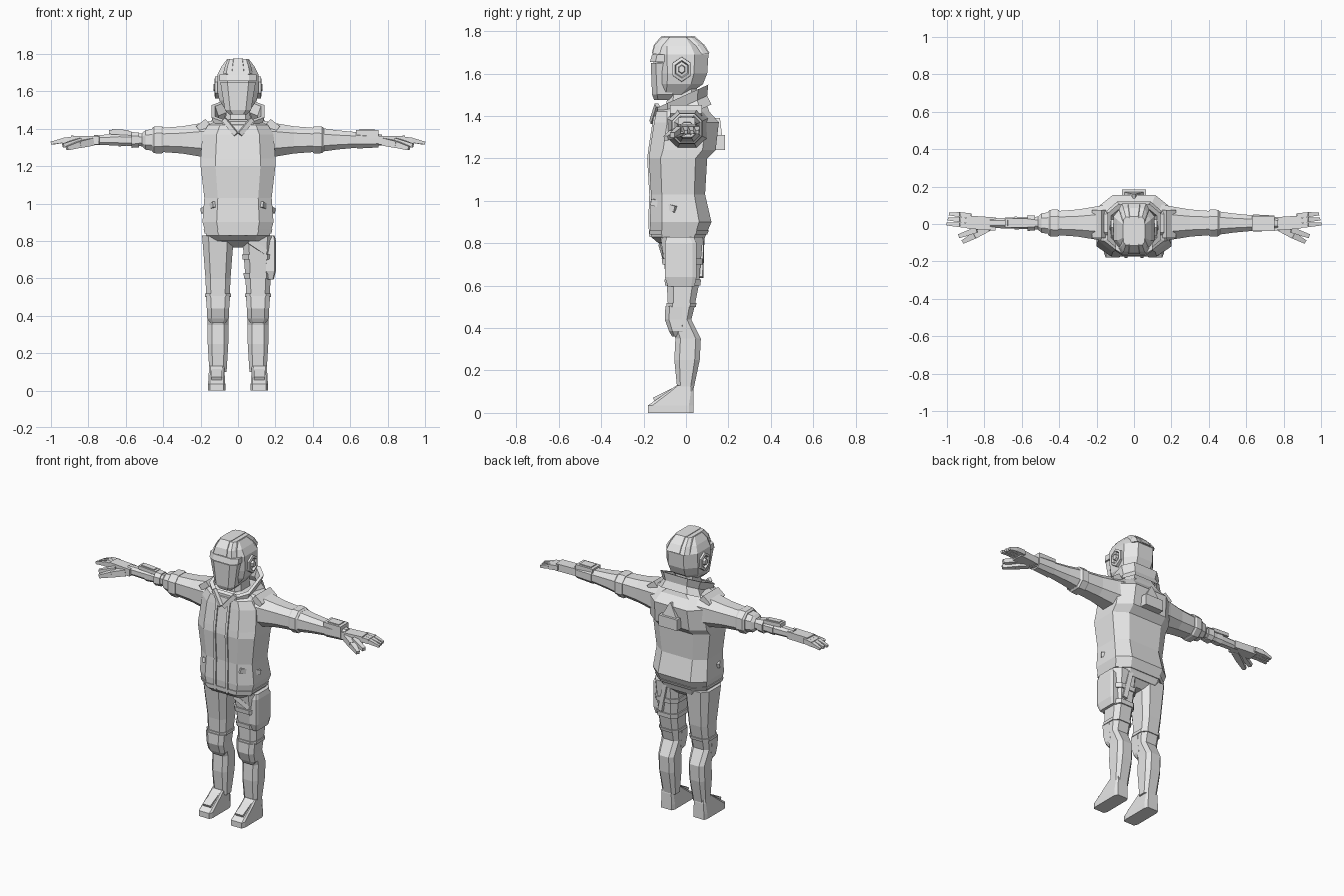
import bpy, bmesh
from math import cos, sin, tau
from mathutils import Vector, Matrix

if "Cube" in bpy.data.objects:
    bpy.data.objects.remove(bpy.data.objects["Cube"], do_unlink=True)

colour = (0.8, 0.8, 0.8, 1)
grey = bpy.data.materials.new("plain_grey")
grey.use_nodes = True
grey.diffuse_color = colour
grey.node_tree.nodes["Principled BSDF"].inputs["Base Color"].default_value = colour
SIDES = (("left", 1), ("right", -1))


def finish(name, bm):
    bmesh.ops.recalc_face_normals(bm, faces=bm.faces)
    mesh = bpy.data.meshes.new(name)
    bm.to_mesh(mesh)
    bm.free()
    mesh.materials.append(grey)
    obj = bpy.data.objects.new(name, mesh)
    bpy.context.collection.objects.link(obj)


def loft(name, rings, caps=True):
    """Skin a list of point rings."""
    bm = bmesh.new()
    loops = [[bm.verts.new(p) for p in ring] for ring in rings]
    for low, high in zip(loops, loops[1:]):
        for i in range(len(low)):
            j = (i + 1) % len(low)
            bm.faces.new((low[i], low[j], high[j], high[i]))
    if caps:
        bm.faces.new(loops[0])
        bm.faces.new(loops[-1])
    finish(name, bm)


def outline(corner):
    """Square with cut corners; corner 1 leaves it square."""
    if corner == 1:
        return [(1, -1), (1, 1), (-1, 1), (-1, -1)]
    k = corner
    return [(k, -1), (1, -k), (1, k), (k, 1), (-k, 1), (-1, k), (-1, -k), (-k, -1)]


def column(name, rows, x=0, corner=0.6, slope=0, caps=True):
    """Upright part; each row is height, half width, front, back."""
    rings = []
    for z, width, front, back in rows:
        middle, depth = (front + back) / 2, (back - front) / 2
        ring = [(x + u * width, middle + v * depth) for u, v in outline(corner)]
        rings.append([Vector((px, py, z + slope * py)) for px, py in ring])
    loft(name, rings, caps)


def row_at(rows, z):
    """Interpolated row of a column listed from top to bottom."""
    for high, low in zip(rows, rows[1:]):
        if low[0] <= z <= high[0]:
            t = (z - low[0]) / (high[0] - low[0])
            return [a + (b - a) * t for a, b in zip(low, high)]


def grown(row, amount):
    z, width, front, back = row
    return z, width + amount, front - amount, back + amount


def band(name, rows, z, height, x=0, amount=0.008):
    """Belt wrapped around a column."""
    column(name, [grown(row_at(rows, level), amount) for level in (z, z + height)], x)


def bar(name, start, end, width, height, taper=1, side=1):
    """Straight block between two points, optionally tapering."""
    start, end = Vector(start), Vector(end)
    turn = (end - start).to_track_quat("X", "Z")
    rings = []
    for centre, scale in ((start, 1), (end, taper)):
        ring = [centre + turn @ Vector((0, u * width, v * height)) * scale / 2 for u, v in outline(1)]
        rings.append([Vector((p.x * side, p.y, p.z)) for p in ring])
    loft(name, rings)


def arm_part(name, stations, side, corner=0.5):
    """Each station is a distance along the arm and how far it stands off the arm's taper."""
    rings = []
    for x, offset in stations:
        r = 0.11 - x * 0.105 + offset
        rings.append([Vector((x * side, r * u + 0.005, r * v + 1.34)) for u, v in outline(corner)])
    loft(name, rings)


# Jacket
jacket = [(1.45, .1, -.1, .1), (1.42, .16, -.14, .11), (1.37, .19, -.15, .155), (1.24, .2, -.17, .14),
          (1.2, .2, -.175, .1), (1.03, .18, -.165, .09), (.9, .19, -.17, .12), (.83, .17, -.165, .09),
          (.8, .15, -.13, .08)]
column("jacket", jacket)
band("jacket_hem", jacket, .84, .02, amount=.005)
for label, side in SIDES:
    strip = [(z, .008, front - .008, front + .02) for z, width, front, back in jacket[1:-1]]
    column(label + "_zip_strip", strip, x=side * .042, corner=1)
    bar(label + "_pocket_flap", (.125, -.16, .995), (.19, -.05, .96), .022, .03, side=side)
    bar(label + "_shoulder_strap", (.16, 0, 1.435), (.21, 0, 1.395), .15, .045, side=side)
    bar(label + "_lapel", (.075, -.135, 1.45), (.01, -.16, 1.37), .02, .025, side=side)

# Collar, higher at the back, and the neck inside it
collar = [(1.4, .15, -.145, .12), (1.45, .125, -.135, .1), (1.5, .142, -.135, .105)]
lining = [grown(row, -.02) for row in reversed(collar)]
column("collar", collar + lining, slope=.45, caps=False)
column("neck", [(1.4, .07, -.1, .06), (1.55, .06, -.08, .05)])

# Back unit with a pointed fin above it
column("back_unit", [(1.24, .065, .11, .185), (1.31, .065, .11, .185)], corner=1)
column("back_fin", [(1.31, .05, .13, .17), (1.39, .005, .12, .16)], corner=1)

# Helmet
skull = [(1.77, .06, -.11, .035), (1.73, .09, -.145, .08), (1.69, .11, -.155, .106),
         (1.6, .11, -.15, .1), (1.55, .1, -.145, .08), (1.5, .065, -.13, .01)]
column("helmet", skull, corner=.5)
column("visor", [(1.475, .045, -.15, -.06), (1.5, .07, -.16, -.04), (1.65, .095, -.166, -.05)])
column("brow", [(1.655, .1, -.17, -.04), (1.69, .1, -.16, -.04)])
for name, width, amount in (("helmet_crest", .04, .006), ("helmet_ridges", .08, .003)):
    column(name, [(z + amount, width * (w + .05) / .16, front - amount, back + amount)
                  for z, w, front, back in skull[:3]], corner=.8)
for label, side in SIDES:
    rings = []
    for x, r in ((.09, .06), (.122, .058), (.126, .042), (.112, .036), (.114, .022), (.13, .018)):
        spokes = [tau * i / 6 for i in range(6)]
        rings.append([Vector((x * side, r * sin(a) * .85 - .02, r * cos(a) + 1.62)) for a in spokes])
    loft(label + "_ear_cup", rings)

# Trousers, knee pads and boots
leg = [(.83, .085, -.12, .08), (.6, .067, -.09, .06), (.5, .063, -.085, .04), (.44, .06, -.075, .025),
       (.35, .055, -.05, .07), (.25, .055, -.055, .065), (.1, .046, -.04, .033)]
boot = [(0, .046, -.18, .035), (.035, .046, -.18, .035), (.1, .042, -.085, .035), (.13, .04, -.045, .03)]
knee = [(.36, .04, -.065, -.01), (.385, .058, -.08, 0), (.44, .06, -.1, 0), (.505, .065, -.097, 0)]
column("pelvis", [(.765, .03, -.07, .04), (.8, .15, -.12, .075), (.84, .16, -.13, .08)])
for label, side in SIDES:
    x = side * .107
    column(label + "_leg", leg, x)
    column(label + "_knee_pad", knee, x)
    band(label + "_knee_band", leg, .5, .018, x, .006)
    column(label + "_boot", boot, side * .114, corner=.8)
    bar(label + "_boot_tongue", (.114, -.15, .06), (.114, -.06, .105), .055, .025, side=side)

# Holster strapped to the left thigh
column("holster", [(.595, .018, -.085, .04), (.64, .03, -.1, .05), (.8, .03, -.1, .05), (.83, .022, -.09, .03)],
       x=.173, corner=.75)
for place, z in (("lower", .6), ("upper", .7)):
    band(place + "_thigh_strap", leg, z, .028, x=.107)
bar("front_hanger", (.06, -.118, .8), (.15, -.1, .74), .02, .03)
bar("rear_hanger", (.09, .075, .82), (.13, .07, .64), .02, .03)

# Sleeves and hands
for label, side in SIDES:
    arm_part(label + "_sleeve", [(.12, .008), (.2, 0), (.3, -.006), (.43, -.002)], side)
    arm_part(label + "_cuff", [(.4, 0), (.41, .006), (.45, .008), (.46, 0)], side)
    bar(label + "_palm", (.74, 0, 1.337), (.89, .01, 1.34), .07, .045, side=side)
    for i in range(3):
        y = i * .027 - .01
        bar(label + "_finger", (.87, y, 1.342), (.93, y + .006, 1.338), .026, .03, side=side)
        bar(label + "_fingertip", (.93, y + .006, 1.338), (1 - i * .006, y + .01, 1.323), .026, .026, .6, side)
    bar(label + "_index_finger", (.84, -.03, 1.335), (.935, -.065, 1.31), .032, .032, .7, side)
    bar(label + "_thumb", (.78, -.02, 1.33), (.85, -.06, 1.315), .04, .04, .9, side)
    bar(label + "_thumb_tip", (.85, -.06, 1.315), (.915, -.095, 1.295), .035, .035, .6, side)

# Left forearm with wrist device
arm_part("left_forearm", [(.44, 0), (.53, -.003), (.77, 0)], 1)
arm_part("left_wrist_band", [(.635, .003), (.75, .009)], 1)
bar("left_wrist_device", (.63, .002, 1.37), (.75, .002, 1.37), .08, .045)
bar("left_wrist_screen", (.65, .002, 1.394), (.73, .002, 1.394), .055, .008)

# Right forearm, slimmer, with rolled sleeve and strapped device
arm_part("right_rolled_sleeve", [(.45, -.004), (.495, -.006), (.512, -.02)], -1)
arm_part("right_forearm", [(.5, -.023), (.6, -.016), (.77, -.003)], -1)
for place, x in (("upper", .53), ("middle", .6), ("lower", .68)):
    arm_part(place + "_arm_strap", [(x, -.015), (x + .04, -.008)], -1)
bar("right_arm_device", (.57, .005, 1.375), (.69, .005, 1.382), .05, .022, side=-1)
bar("right_arm_screen", (.585, .005, 1.388), (.675, .005, 1.394), .034, .009, side=-1)
